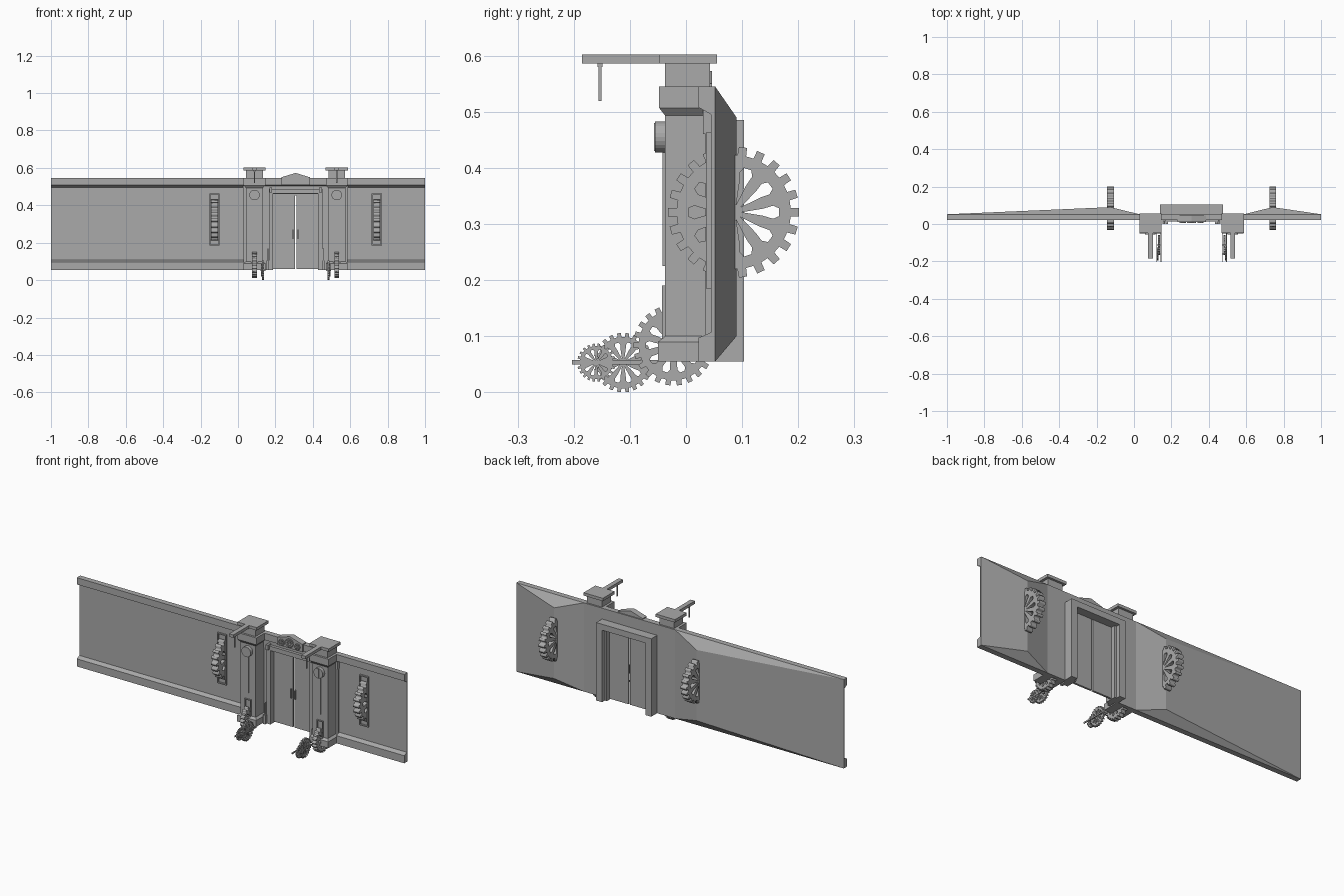
import bpy, bmesh
from math import sin, cos, tau
from mathutils import Matrix

if "Cube" in bpy.data.objects:
    bpy.data.objects.remove(bpy.data.objects["Cube"])

stone = bpy.data.materials.new("plain_grey")
stone.use_nodes = True
GREY = (0.4, 0.4, 0.4, 1)
stone.diffuse_color = GREY
stone.node_tree.nodes["Principled BSDF"].inputs["Base Color"].default_value = GREY

C = 0.308              # middle of the doorway
BOT, TOP = 0.055, 0.545


def link(name, mesh):
    mesh.materials.clear()
    mesh.materials.append(stone)
    ob = bpy.data.objects.new(name, mesh)
    bpy.context.collection.objects.link(ob)
    return ob


def hull(name, points):
    """Convex solid around a few points."""
    bm = bmesh.new()
    for p in points:
        bm.verts.new(p)
    bmesh.ops.convex_hull(bm, input=bm.verts)
    bmesh.ops.dissolve_limit(bm, angle_limit=0.01, verts=bm.verts, edges=bm.edges)
    bmesh.ops.recalc_face_normals(bm, faces=bm.faces)
    mesh = bpy.data.meshes.new(name)
    bm.to_mesh(mesh)
    bm.free()
    return link(name, mesh)


def box(name, x, y, z):
    return hull(name, [(a, b, c) for a in x for b in y for c in z])


def span(middle, half):
    return (middle - half, middle + half)


def beam(name, x, profile):
    """Extrude a y-z profile along x."""
    return hull(name, [(a, y, z) for a in x for y, z in profile])


def frustum(name, cx, low, high):
    """Tapered block; each end is half width, front, back, height."""
    pts = []
    for half, front, back, z in (low, high):
        pts += [(x, y, z) for x in span(cx, half) for y in (front, back)]
    return hull(name, pts)


# Axis of a wheel: along x, or along y for wall ornaments
ALONG_X = Matrix(((0, 0, 1, 0), (1, 0, 0, 0), (0, 1, 0, 0), (0, 0, 0, 1)))
ALONG_Y = Matrix(((1, 0, 0, 0), (0, 0, -1, 0), (0, 1, 0, 0), (0, 0, 0, 1)))


def gear(name, centre, radius, thick, teeth=22, petals=10, axis=ALONG_X):
    """Toothed wheel pierced by petal-shaped openings."""
    rim = []
    for i in range(teeth):
        for r, t in ((0.87, -0.27), (1, -0.22), (1, 0.22), (0.87, 0.27)):
            a = tau * (i + t) / teeth
            rim.append((r * cos(a), r * sin(a)))
    loops = [rim]
    petal = [(0.12, 0), (0.45, 0.055), (0.6, 0.1), (0.69, 0.06),
             (0.69, -0.06), (0.6, -0.1), (0.45, -0.055)]
    for i in range(petals):
        a = tau * i / petals
        loops.append([(u * cos(a) - v * sin(a), u * sin(a) + v * cos(a))
                      for u, v in petal])
    curve = bpy.data.curves.new(name, 'CURVE')
    curve.dimensions = '2D'
    curve.fill_mode = 'BOTH'
    curve.extrude = thick / 2
    for loop in loops:
        sp = curve.splines.new('POLY')
        sp.points.add(len(loop) - 1)
        for p, (u, v) in zip(sp.points, loop):
            p.co = (u * radius, v * radius, 0, 1)
        sp.use_cyclic_u = True
    tmp = bpy.data.objects.new(name + "_outline", curve)
    bpy.context.collection.objects.link(tmp)
    graph = bpy.context.evaluated_depsgraph_get()
    mesh = bpy.data.meshes.new_from_object(tmp.evaluated_get(graph))
    bpy.data.objects.remove(tmp)
    mesh.transform(Matrix.Translation(centre) @ axis)
    return link(name, mesh)


def disc(name, centre, radius, depth):
    bm = bmesh.new()
    bmesh.ops.create_cone(bm, cap_ends=True, segments=24, radius1=radius,
                          radius2=radius, depth=depth)
    mesh = bpy.data.meshes.new(name)
    bm.to_mesh(mesh)
    bm.free()
    mesh.transform(Matrix.Translation(centre) @ ALONG_Y)
    return link(name, mesh)


def surround(name, cx, half, z, y, rim):
    """Four bars round a rectangle."""
    for s in (-1, 1):
        box(name + "_side", sorted((cx + s * half, cx + s * (half - rim))), y, z)
    for a, b in ((z[0], z[0] + rim), (z[1] - rim, z[1])):
        box(name + "_bar", span(cx, half), y, (a, b))


# Long trim along the wall
CORNICE = [(0.052, TOP), (0.022, TOP), (0.022, 0.508), (0.045, 0.495), (0.052, 0.495)]
PLINTH = [(0.052, BOT), (0.022, BOT), (0.022, 0.097), (0.045, 0.107), (0.052, 0.107)]
beam("cornice", (-1, 1), CORNICE)

for s, side in ((-1, "right"), (1, "left")):
    def at(d):
        return C + s * d

    # Wall wing, ridged at the back behind the large wheel
    end, ridge = s * 1.0, at(0.434)
    inner = at(0.278)
    hull(side + "_wall", [(x, y, z) for x in (inner, end) for y in (0.045, 0.052)
                          for z in (BOT, TOP)]
         + [(ridge, 0.09, 0.1), (ridge, 0.09, 0.49)])
    beam(side + "_plinth", (inner, end), PLINTH)

    # Large wheel and its slot
    gear(side + "_large_gear", (ridge, 0.085, 0.321), 0.117, 0.036)
    surround(side + "_gear_slot", ridge, 0.027, (0.185, 0.463), (0.036, 0.046), 0.006)

    # Wall beside the door
    box(side + "_door_wall", sorted((at(0.125), inner)), (0.035, 0.052), (BOT, TOP))

    # Pillar with base, capital, neck and cap
    p = at(0.22)
    box(side + "_pillar", span(p, 0.046), (-0.037, 0.05), (BOT, TOP))
    box(side + "_pillar_base", span(p, 0.058), (-0.05, 0.05), (BOT, 0.09))
    frustum(side + "_base_slope", p, (0.058, -0.05, 0.05, 0.09), (0.046, -0.037, 0.05, 0.1))
    frustum(side + "_capital_slope", p, (0.046, -0.037, 0.05, 0.493), (0.058, -0.048, 0.05, 0.507))
    box(side + "_capital", span(p, 0.058), (-0.048, 0.052), (0.507, TOP))
    box(side + "_neck", span(p, 0.045), (-0.037, 0.043), (TOP, 0.587))
    box(side + "_cap", span(p, 0.059), (-0.047, 0.055), (0.586, 0.602))

    # Lamp arm and hanging rod
    box(side + "_arm", span(p, 0.013), (-0.185, -0.04), (0.586, 0.602))
    box(side + "_rod", span(p, 0.003), (-0.156, -0.151), (0.519, 0.588))
    box(side + "_rod_collar", span(p, 0.005), (-0.158, -0.149), (0.58, 0.588))

    # Round boss, strip and slot on the pillar front
    disc(side + "_boss", (p, -0.046, 0.455), 0.028, 0.019)
    box(side + "_boss_bar", span(p, 0.004), (-0.057, -0.05), (0.43, 0.48))
    box(side + "_strip", span(p, 0.006), (-0.042, -0.036), (0.225, 0.43))
    surround(side + "_pillar_slot", p, 0.019, (0.06, 0.19), (-0.043, -0.036), 0.005)

    # Train of small wheels held by two rails
    g = at(0.175)
    gear(side + "_pillar_gear", (p, -0.022, 0.084), 0.072, 0.025)
    gear(side + "_middle_gear", (g, -0.112, 0.053), 0.053, 0.010)
    gear(side + "_small_gear", (g + s * 0.007, -0.16, 0.053), 0.034, 0.008)
    for k in (-1, 1):
        box(side + "_rail", span(g + k * 0.011, 0.002), (-0.203, -0.045), (0.05, 0.058))
    for y in (-0.16, -0.112):
        box(side + "_axle", span(g, 0.012), span(y, 0.003), span(0.054, 0.003))

    # Door leaf with handle, and door surround front and back
    box(side + "_door", sorted((at(0.004), at(0.122))), (0.045, 0.056), (0.06, 0.463))
    box(side + "_handle", span(at(0.013), 0.003), (0.036, 0.046), (0.22, 0.27))
    box(side + "_front_jamb", sorted((at(0.12), at(0.143))), (0.014, 0.052), (BOT, 0.487))
    box(side + "_jamb_foot", span(at(0.148), 0.007), (0.0, 0.04), (BOT, 0.105))
    box(side + "_post", span(at(0.148), 0.003), (0.008, 0.02), (0.1, 0.168))
    box(side + "_bracket", span(at(0.133), 0.007), (0.0, 0.03), (0.468, 0.495))
    box(side + "_back_jamb", sorted((at(0.132), at(0.168))), (0.05, 0.103), (BOT, 0.485))
    box(side + "_inner_jamb", sorted((at(0.12), at(0.135))), (0.045, 0.08), (BOT, 0.47))

# Parts across the doorway
box("door_lintel", span(C, 0.28), (0.03, 0.052), (0.46, TOP))
box("front_head", span(C, 0.143), (0.014, 0.05), (0.463, 0.487))
box("back_head", span(C, 0.168), (0.05, 0.103), (0.452, 0.485))

# Peaked ornament above the door, with little wheels
outline = [(-0.076, 0.508), (-0.076, 0.55), (-0.045, 0.557), (0, 0.573),
           (0.045, 0.557), (0.076, 0.55), (0.076, 0.508)]
hull("pediment", [(C + x, y, z) for x, z in outline for y in (0.012, 0.046)])
for dx, z, r in ((-0.048, 0.53, 0.017), (0, 0.538, 0.024), (0.048, 0.53, 0.017)):
    gear("pediment_gear", (C + dx, 0.009, z), r, 0.008, 14, 8, ALONG_Y)
